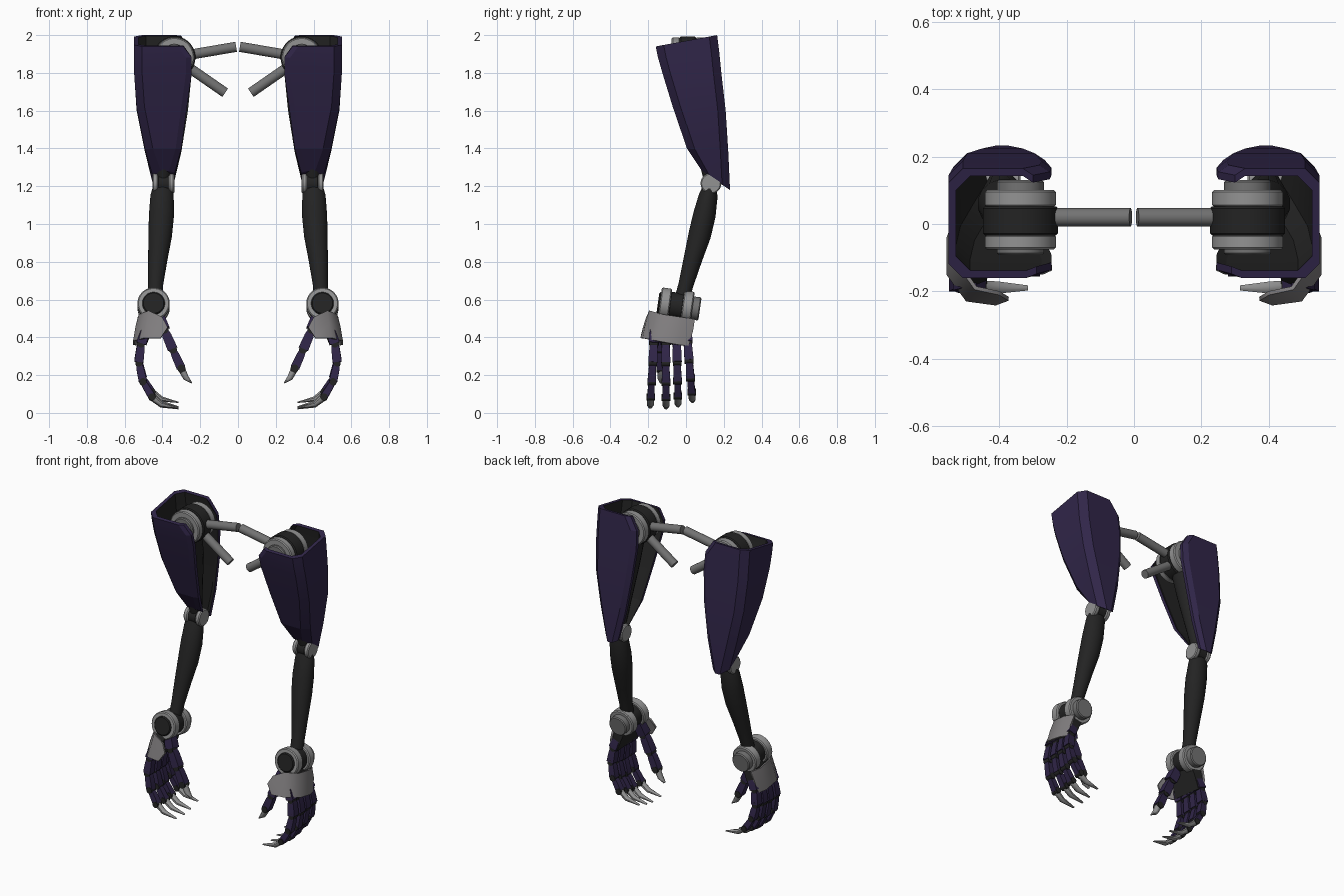
import bpy, bmesh, math
from mathutils import Vector

if "Cube" in bpy.data.objects:
    bpy.data.objects.remove(bpy.data.objects["Cube"])


def material(name, rgb):
    m = bpy.data.materials.new(name)
    m.diffuse_color = (*rgb, 1)
    m.use_nodes = True
    m.node_tree.nodes["Principled BSDF"].inputs["Base Color"].default_value = m.diffuse_color
    return m


PURPLE = material("dark purple", (0.030, 0.019, 0.066))
BLACK = material("near black", (0.017, 0.017, 0.017))
GREY = material("light grey", (0.29, 0.29, 0.29))
PLATE = material("plate grey", (0.22, 0.21, 0.215))
STEEL = material("rod grey", (0.17, 0.17, 0.17))


def finish(bm, name, mats, sharp=35):
    """Turn a bmesh into an object mirrored to the other arm."""
    bmesh.ops.recalc_face_normals(bm, faces=bm.faces)
    for f in bm.faces:
        f.smooth = True
    for e in bm.edges:
        e.smooth = len(e.link_faces) == 2 and e.calc_face_angle(0) < math.radians(sharp)
    me = bpy.data.meshes.new(name)
    bm.to_mesh(me)
    bm.free()
    for m in mats:
        me.materials.append(m)
    ob = bpy.data.objects.new(name, me)
    bpy.context.collection.objects.link(ob)
    mod = ob.modifiers.new("other_arm", "MIRROR")
    mod.use_mirror_merge = False
    return ob


def sweep(bm, path, radii, sides=24, ref=(0, 1, 0)):
    """Elliptic rings along a path; first radius lies along ref."""
    pts = [Vector(p) for p in path]
    rings = []
    for i, p in enumerate(pts):
        t = (pts[min(i + 1, len(pts) - 1)] - pts[max(i - 1, 0)]).normalized()
        u = Vector(ref)
        u = (u - t * u.dot(t)).normalized()
        v = t.cross(u)
        a, b = radii[i] if isinstance(radii[i], tuple) else (radii[i], radii[i])
        if sides == 4:
            a, b = a * math.sqrt(2), b * math.sqrt(2)
        ring = []
        for k in range(sides):
            w = 2 * math.pi * (k + 0.5) / sides
            ring.append(bm.verts.new(p + u * a * math.cos(w) + v * b * math.sin(w)))
        rings.append(ring)
    for r, s in zip(rings, rings[1:]):
        for k in range(sides):
            j = (k + 1) % sides
            bm.faces.new((r[k], r[j], s[j], s[k]))
    bm.faces.new(rings[0][::-1])
    bm.faces.new(rings[-1])


def tube(name, path, radii, mat, sides=24, ref=(0, 1, 0), sharp=35):
    bm = bmesh.new()
    sweep(bm, path, radii, sides, ref)
    return finish(bm, name, [mat], sharp)


def discs(name, centre, axis, spans, mat, sides=32):
    """Coaxial discs: spans are (start, end, radius) along the axis."""
    bm = bmesh.new()
    c, a = Vector(centre), Vector(axis).normalized()
    ref = (0, 0, 1)
    for s, e, r in spans:
        b = min(0.006, (e - s) / 4)
        sweep(bm, [c + a * s, c + a * (s + b), c + a * (e - b), c + a * e],
              [r - b, r, r, r - b], sides, ref)
    return finish(bm, name, [mat])


# Upper arm shell: U-shaped, open at the top and towards the body
# (front z, y, inner x,  back z, y, inner x,  outer x)
LEVELS = [
    (1.94, -0.160, 0.290, 2.00, 0.165, 0.300, 0.550),
    (1.88, -0.148, 0.245, 1.92, 0.175, 0.250, 0.550),
    (1.80, -0.125, 0.245, 1.80, 0.187, 0.245, 0.550),
    (1.62, -0.070, 0.270, 1.60, 0.210, 0.265, 0.537),
    (1.40, 0.005, 0.300, 1.38, 0.224, 0.300, 0.493),
    (1.28, 0.085, 0.335, 1.18, 0.233, 0.345, 0.450),
]


def u_section(bm, lv, t):
    zf, yf, xf, zb, yb, xb, xo = lv
    y0, y1, x1 = yf + t, yb - t, xo - t
    c = min(0.042, (y1 - y0) * 0.3)
    pts = [(xf, y0 + 0.012), (xf + 0.03, y0), (x1 - c, y0), (x1, y0 + c),
           (x1, y1 - c), (x1 - c, y1), (xb + 0.03, y1), (xb, y1 - 0.02)]
    return [bm.verts.new((x, y, zf + (zb - zf) * (y - yf) / (yb - yf))) for x, y in pts]


bm = bmesh.new()
outer = [u_section(bm, lv, 0) for lv in LEVELS]
inner = [u_section(bm, lv, 0.022) for lv in LEVELS]
for grid, idx in ((outer, 0), (inner, 1)):
    for r, s in zip(grid, grid[1:]):
        for k in range(7):
            bm.faces.new((r[k], r[k + 1], s[k + 1], s[k])).material_index = idx
for n in (0, -1):
    for k in range(7):
        bm.faces.new((outer[n][k], outer[n][k + 1], inner[n][k + 1], inner[n][k]))
    for i in range(len(LEVELS) - 1):
        bm.faces.new((outer[i][n], outer[i + 1][n], inner[i + 1][n], inner[i][n]))
finish(bm, "upper_arm_shell", [PURPLE, BLACK], 12)

# Shoulder joint and body rods
SHOULDER = (0.337, 0.0125, 1.882)
discs("shoulder_core", SHOULDER, (0, 1, 0), [(-0.046, 0.04, 0.112)], BLACK)
discs("shoulder_rings", SHOULDER, (0, 1, 0),
      [(-0.088, -0.044, 0.106), (0.038, 0.088, 0.106)], GREY)
discs("shoulder_caps", SHOULDER, (0, 1, 0),
      [(-0.105, -0.08, 0.07), (0.08, 0.118, 0.07)], STEEL)
tube("upper_body_rod", [(0.01, 0.02, 1.938), (0.25, 0.02, 1.897)], [0.027] * 2, STEEL)
tube("lower_body_rod", [(0.068, 0.02, 1.695), (0.27, 0.02, 1.835)], [0.027] * 2, STEEL)

# Upper arm beam inside the shell
tube("upper_arm_beam", [(0.36, 0.01, 1.87), (0.385, 0.06, 1.65), (0.395, 0.13, 1.23)],
     [(0.07, 0.07), (0.075, 0.08), (0.035, 0.035)], BLACK, 16)

# Elbow joint
ELBOW = (0.395, 0.132, 1.215)
discs("elbow_core", ELBOW, (1, 0, 0), [(-0.032, 0.032, 0.05)], BLACK)
discs("elbow_rings", ELBOW, (1, 0, 0),
      [(-0.058, -0.028, 0.055), (0.028, 0.058, 0.055)], GREY)

# Forearm
tube("forearm", [(0.397, 0.128, 1.205), (0.402, 0.118, 1.15), (0.405, 0.098, 1.05),
                 (0.412, 0.072, 0.94), (0.424, 0.038, 0.82), (0.436, 0.0, 0.68),
                 (0.442, -0.03, 0.57)],
     [(0.035, 0.05), (0.05, 0.062), (0.06, 0.067), (0.06, 0.063), (0.05, 0.052),
      (0.04, 0.04), (0.04, 0.04)], BLACK)

# Wrist joint, slightly tilted
WRIST, TILT = (0.447, -0.035, 0.565), (0, 1, -0.14)
discs("wrist_core", WRIST, TILT, [(-0.055, 0.02, 0.07)], BLACK)
discs("wrist_rings", WRIST, TILT, [(-0.105, -0.05, 0.086), (0.015, 0.07, 0.086)], GREY)
discs("wrist_back_cap", WRIST, TILT, [(0.06, 0.11, 0.062)], STEEL)
discs("wrist_front_cap", WRIST, TILT, [(-0.115, -0.09, 0.06)], BLACK)

# Palm block
tube("palm", [(0.445, -0.055, 0.54), (0.475, -0.07, 0.47), (0.505, -0.08, 0.375)],
     [(0.075, 0.03), (0.1, 0.032), (0.105, 0.024)], BLACK, 4)

# Back-of-hand guard: curved plate
ROWS = [
    [(0.50, 0.045, 0.495), (0.525, -0.02, 0.505), (0.52, -0.12, 0.52),
     (0.47, -0.19, 0.54), (0.40, -0.205, 0.505)],
    [(0.52, 0.035, 0.43), (0.538, -0.03, 0.435), (0.537, -0.135, 0.455),
     (0.48, -0.21, 0.47), (0.372, -0.222, 0.452)],
    [(0.53, 0.01, 0.355), (0.55, -0.04, 0.36), (0.55, -0.15, 0.38),
     (0.495, -0.225, 0.395), (0.41, -0.236, 0.395)],
]
bm = bmesh.new()
grid = [[bm.verts.new(p) for p in row] for row in ROWS]
for r, s in zip(grid, grid[1:]):
    for k in range(4):
        bm.faces.new((r[k], s[k], s[k + 1], r[k + 1]))
guard = finish(bm, "hand_guard", [PLATE], 60)
sol = guard.modifiers.new("thickness", "SOLIDIFY")
sol.thickness, sol.offset = 0.012, 0


def digit(name, joints, width, claw):
    """Flared box segments, round knuckles and a curved claw."""
    bm = bmesh.new()
    n = len(joints) - 1
    for i in range(n):
        a, b = Vector(joints[i]), Vector(joints[i + 1])
        w = width * (1 - 0.1 * i)
        sweep(bm, [a.lerp(b, 0.06), a.lerp(b, 0.3), a.lerp(b, 0.97)],
              [(w * 0.8, w * 0.72), (w * 0.92, w * 0.9), (w, w)], 4)
    finish(bm, name + "_segments", [PURPLE], 12)
    bm = bmesh.new()
    for p in joints[1:]:
        p = Vector(p)
        h = Vector((0, width * 0.85, 0))
        sweep(bm, [p - h, p + h], [width * 0.72] * 2, 12, (0, 0, 1))
    finish(bm, name + "_knuckles", [BLACK])
    tube(name + "_claw", [joints[-1]] + claw,
         [(width * 0.75, width * 0.7), (width * 0.72, width * 0.55),
          (width * 0.3, width * 0.12)], GREY, 8, sharp=50)


# Four fingers curling inwards: (base y, tip y, length)
CHAIN = [(0.485, 0.45), (0.513, 0.365), (0.525, 0.265), (0.503, 0.165), (0.455, 0.085)]
for name, y0, y1, s in (("first_finger", -0.165, -0.19, 1.0),
                        ("second_finger", -0.108, -0.105, 1.01),
                        ("third_finger", -0.05, -0.042, 0.985),
                        ("fourth_finger", 0.002, 0.035, 0.93)):
    def place(x, z):
        k = (0.45 - z) / 0.43
        return (x, y0 + (y1 - y0) * k, 0.45 - (0.45 - z) * s)
    digit(name, [place(*c) for c in CHAIN], 0.027,
          [place(0.405, 0.045), place(0.315, 0.026)])

# Thumb
digit("thumb", [(0.43, -0.10, 0.55), (0.39, -0.125, 0.44), (0.345, -0.13, 0.335),
                (0.30, -0.13, 0.235)], 0.03,
      [(0.275, -0.13, 0.185), (0.245, -0.13, 0.158)])
